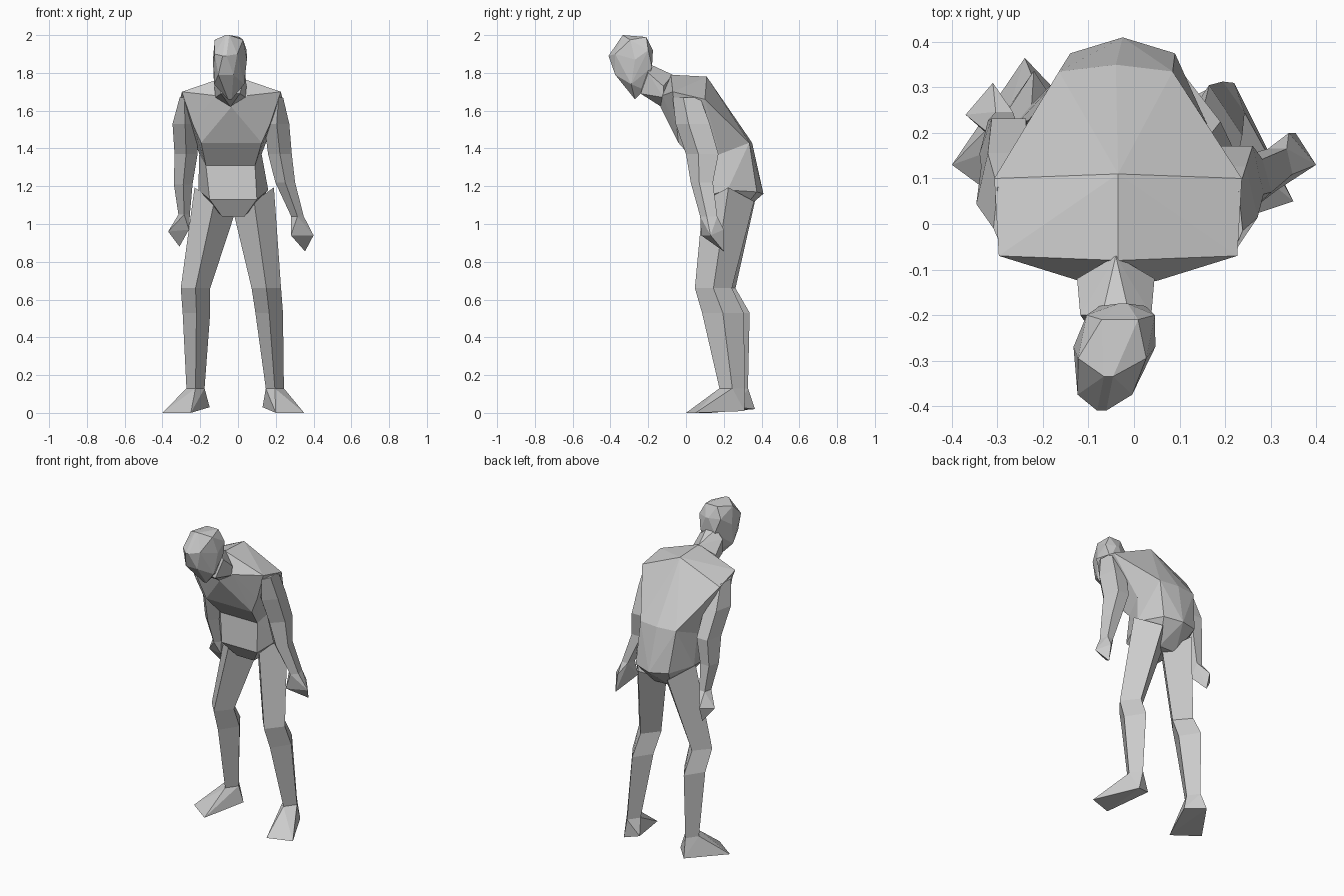
import bpy
import bmesh
from math import sin, cos, tau

default_cube = bpy.data.objects.get("Cube")
if default_cube:
    bpy.data.objects.remove(default_cube, do_unlink=True)

# One plain grey for the whole figure
GREY = (0.6, 0.6, 0.6, 1.0)
grey = bpy.data.materials.new("plain grey")
grey.use_nodes = True
grey.diffuse_color = GREY
grey.node_tree.nodes["Principled BSDF"].inputs["Base Color"].default_value = GREY


def finish(name, bm):
    """Turn a bmesh into a flat-shaded object."""
    bmesh.ops.recalc_face_normals(bm, faces=bm.faces)
    mesh = bpy.data.meshes.new(name)
    bm.to_mesh(mesh)
    bm.free()
    mesh.materials.append(grey)
    obj = bpy.data.objects.new(name, mesh)
    bpy.context.collection.objects.link(obj)
    return obj


def hull(name, points):
    """Faceted solid wrapped tightly around the points."""
    bm = bmesh.new()
    for point in points:
        bm.verts.new(point)
    result = bmesh.ops.convex_hull(bm, input=bm.verts)
    leftovers = set(result["geom_interior"]) | set(result["geom_unused"])
    verts = [v for v in leftovers if isinstance(v, bmesh.types.BMVert)]
    bmesh.ops.delete(bm, geom=verts, context="VERTS")
    return finish(name, bm)


def ring(sides, x, y, z, half_width, half_depth, tilt=0.0):
    """Cross-section of a limb, one corner to the front; tilt raises it along x."""
    corners = []
    for i in range(sides):
        angle = tau * i / sides
        dx = half_width * sin(angle)
        corners.append((x + dx, y - half_depth * cos(angle), z + tilt * dx))
    return corners


def loft(name, rings):
    """Limb skinned through a list of cross-sections, capped at both ends."""
    bm = bmesh.new()
    loops = [[bm.verts.new(co) for co in section] for section in rings]
    for lower, upper in zip(loops, loops[1:]):
        for i in range(len(lower)):
            j = (i + 1) % len(lower)
            bm.faces.new((lower[i], lower[j], upper[j], upper[i]))
    bm.faces.new(loops[0])
    bm.faces.new(loops[-1])
    return finish(name, bm)


def limb(name, end_name, sides, sections, end_points):
    """Lofted limb with a hand or foot wrapped round its last section."""
    rings = [ring(sides, *section) for section in sections]
    loft(name, rings)
    hull(end_name, rings[-1] + end_points)


def both_sides(centre, half):
    """Mirror (x offset, y, z) points about the plane x = centre."""
    return [(centre + sign * x, y, z) for x, y, z in half for sign in (-1, 1)]


# Torso: chest and pelvis share the waist section
waist = both_sides(-0.04, [
    (0.13, 0.065, 1.31), (0.165, 0.18, 1.37), (0.125, 0.335, 1.43), (0, 0.35, 1.43),
])
chest = both_sides(-0.035, [
    (0, -0.08, 1.79), (0, 0.11, 1.78),                        # spine ridge
    (0.262, -0.07, 1.7), (0.272, 0.1, 1.66),                  # shoulders
    (0, -0.135, 1.62), (0.085, -0.125, 1.68),                 # collar
    (0.205, -0.05, 1.53), (0.16, -0.04, 1.43),                # breast
])
pelvis = both_sides(-0.025, [
    (0.125, 0.05, 1.13), (0.06, 0.11, 1.04), (0.06, 0.27, 1.04),
    (0.185, 0.22, 1.18), (0.115, 0.375, 1.17), (0, 0.41, 1.16),
])
hull("chest", chest + waist)
hull("pelvis", waist + pelvis)

# Neck reaching forward to the lowered head
hull("neck", both_sides(-0.04, [
    (0, -0.07, 1.79), (0, -0.13, 1.62), (0.085, -0.12, 1.73), (0.08, -0.12, 1.67),
    (0.03, -0.2, 1.85), (0.078, -0.2, 1.8), (0.05, -0.24, 1.69),
]))

# Head, turned a little to its right
head = both_sides(-0.045, [
    (0.01, -0.335, 2.0), (0.075, -0.295, 1.975), (0.04, -0.21, 1.99),  # crown
    (0.06, -0.375, 1.9), (0.01, -0.41, 1.89),                          # brow
    (0.01, -0.175, 1.92), (0.075, -0.2, 1.92), (0.05, -0.18, 1.83),    # nape
    (0.09, -0.27, 1.87), (0.08, -0.29, 1.74),                          # cheeks
    (0.04, -0.375, 1.79), (0.01, -0.27, 1.66), (0.03, -0.22, 1.71),    # jaw
])
hull("head", [(x + 0.2 * (y + 0.28), y, z) for x, y, z in head])

# Arms: shoulder, upper arm, above elbow, forearm, wrist, then hand corners
arms = {
    "left": (
        [(0.215, 0.01, 1.67, 0.025, 0.08), (0.205, 0.045, 1.53, 0.07, 0.1),
         (0.222, 0.095, 1.37, 0.066, 0.095), (0.25, 0.09, 1.22, 0.055, 0.065),
         (0.315, 0.125, 1.04, 0.035, 0.05)],
        [(0.4, 0.13, 0.94), (0.355, 0.2, 0.855), (0.28, 0.08, 0.94), (0.34, 0.2, 0.97)],
    ),
    "right": (
        [(-0.285, 0.015, 1.67, 0.025, 0.08), (-0.28, 0.075, 1.53, 0.07, 0.1),
         (-0.275, 0.155, 1.37, 0.064, 0.095), (-0.29, 0.175, 1.21, 0.052, 0.065),
         (-0.285, 0.21, 1.05, 0.032, 0.045)],
        [(-0.37, 0.24, 0.96), (-0.31, 0.28, 0.88), (-0.26, 0.2, 0.97), (-0.31, 0.31, 0.97)],
    ),
}
for side, (sections, fingers) in arms.items():
    limb(side + "_arm", side + "_hand", 5, sections, fingers)

# Legs: hip (tilted up to the outside), knee, calf, ankle, then sole corners
legs = {
    "left": (
        [(0.085, 0.225, 1.12, 0.105, 0.135, 0.7), (0.15, 0.145, 0.66, 0.078, 0.098),
         (0.165, 0.195, 0.53, 0.073, 0.11), (0.195, 0.245, 0.13, 0.048, 0.068)],
        [(0.35, 0.05, 0), (0.2, 0, 0), (0.13, 0.28, 0.03), (0.22, 0.31, 0.01)],
    ),
    "right": (
        [(-0.125, 0.23, 1.12, 0.105, 0.135, -0.7), (-0.225, 0.17, 0.66, 0.078, 0.092),
         (-0.22, 0.225, 0.53, 0.073, 0.112), (-0.225, 0.26, 0.13, 0.048, 0.068)],
        [(-0.4, 0.13, 0), (-0.25, 0.02, 0), (-0.15, 0.27, 0.03), (-0.24, 0.365, 0.02)],
    ),
}
for side, (sections, sole) in legs.items():
    limb(side + "_leg", side + "_foot", 4, sections, sole)
